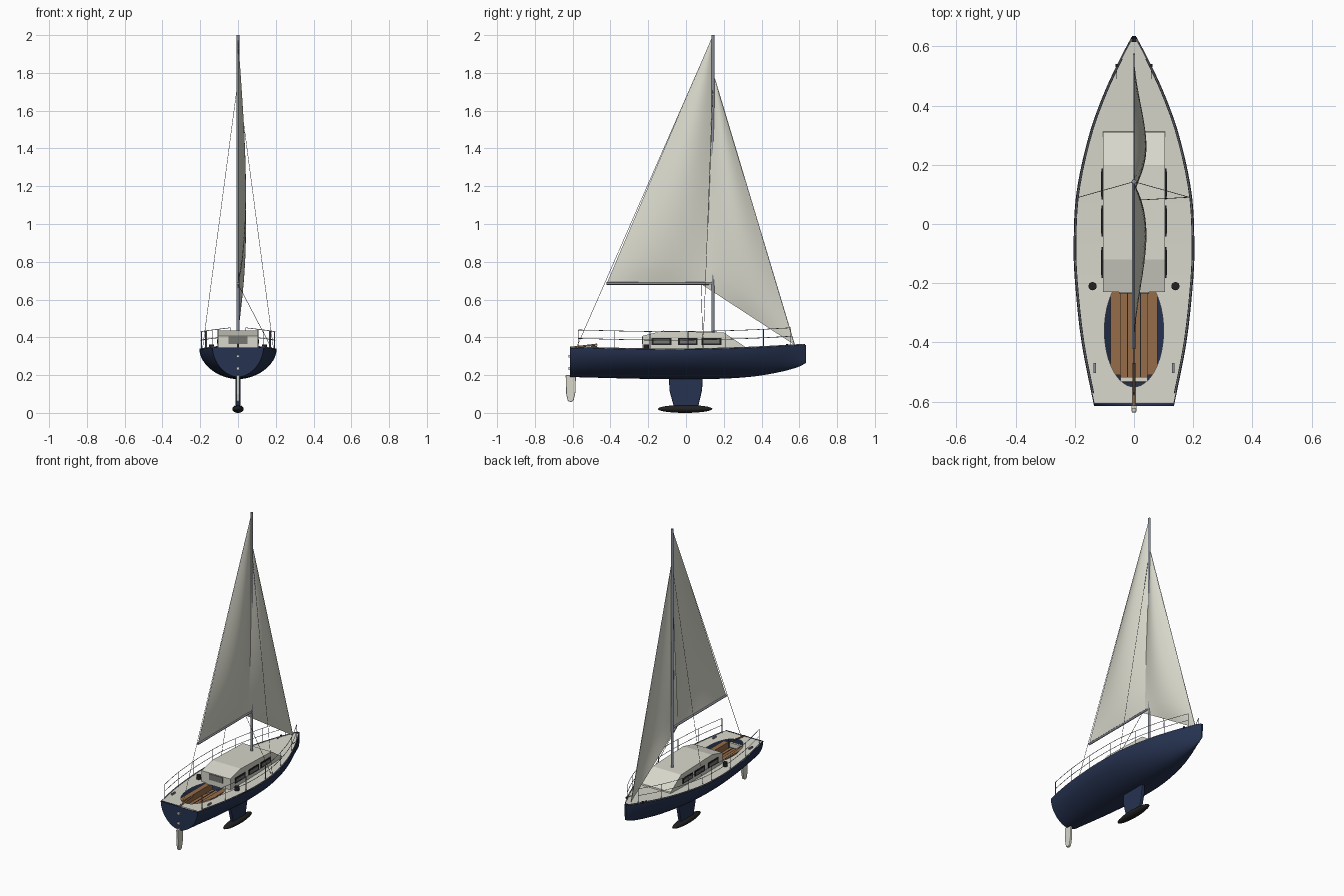
import bpy, bmesh, math
from mathutils import Vector

cube = bpy.data.objects.get("Cube")
if cube:
    bpy.data.objects.remove(cube)


def material(name, rgb):
    m = bpy.data.materials.new(name)
    m.use_nodes = True
    m.diffuse_color = (*rgb, 1)
    m.node_tree.nodes["Principled BSDF"].inputs["Base Color"].default_value = (*rgb, 1)
    return m


NAVY = material("navy", (0.019, 0.032, 0.08))
CREAM = material("cream", (0.68, 0.68, 0.6))
SAIL = material("sail cloth", (0.7, 0.7, 0.61))
WOOD = material("wood", (0.3, 0.15, 0.065))
METAL = material("grey metal", (0.25, 0.27, 0.32))
BLACK = material("black", (0.015, 0.015, 0.015))
GLASS = material("grey glass", (0.18, 0.18, 0.17))


def finish(name, bm, mat, smooth=None):
    bmesh.ops.recalc_face_normals(bm, faces=bm.faces)
    me = bpy.data.meshes.new(name)
    bm.to_mesh(me)
    bm.free()
    me.materials.append(mat)
    ob = bpy.data.objects.new(name, me)
    bpy.context.collection.objects.link(ob)
    if smooth:
        bpy.ops.object.select_all(action="DESELECT")
        bpy.context.view_layer.objects.active = ob
        ob.select_set(True)
        bpy.ops.object.shade_smooth_by_angle(angle=math.radians(smooth))
    return ob


def box(name, center, size, mat):
    bm = bmesh.new()
    bmesh.ops.create_cube(bm, size=1)
    for v in bm.verts:
        v.co = Vector(center) + Vector(a * b for a, b in zip(v.co, size))
    return finish(name, bm, mat)


def prism(name, profile, half, mat, bevel=0):
    """Extrude a (y, z) profile sideways, symmetric about the centreline."""
    bm = bmesh.new()
    face = bm.faces.new([bm.verts.new((-half, y, z)) for y, z in profile])
    new = bmesh.ops.extrude_face_region(bm, geom=[face])["geom"]
    for v in new:
        if isinstance(v, bmesh.types.BMVert):
            v.co.x = half
    ob = finish(name, bm, mat)
    if bevel:
        mod = ob.modifiers.new("soft edges", "BEVEL")
        mod.width, mod.segments = bevel, 2
    return ob


def tube(name, pts, r, mat, sides=6):
    """Straight round bars joining consecutive points."""
    bm = bmesh.new()
    for a, b in zip(pts, pts[1:]):
        a, b = Vector(a), Vector(b)
        rot = (b - a).to_track_quat("Z", "Y").to_matrix().to_4x4()
        rot.translation = (a + b) / 2
        bmesh.ops.create_cone(bm, cap_ends=True, segments=sides, radius1=r, radius2=r,
                              depth=(b - a).length, matrix=rot)
    return finish(name, bm, mat, 50)


def curve(table, y):
    """Smooth interpolation through (y, value) pairs."""
    n = len(table)
    i = max(k for k in range(n - 1) if k == 0 or table[k][0] <= y)
    (y0, a), (y1, b) = table[i], table[i + 1]

    def slope(k):
        p, q = table[max(k - 1, 0)], table[min(k + 1, n - 1)]
        return (q[1] - p[1]) / (q[0] - p[0]) * (y1 - y0)
    t = (y - y0) / (y1 - y0)
    return ((2*t**3 - 3*t*t + 1) * a + (t**3 - 2*t*t + t) * slope(i)
            + (3*t*t - 2*t**3) * b + (t**3 - t*t) * slope(i + 1))


BEAM = [(-0.615, 0.135), (-0.4, 0.177), (-0.2, 0.199), (-0.08, 0.204), (0.1, 0.195),
        (0.3, 0.152), (0.45, 0.098), (0.58, 0.036), (0.635, 0.006)]
SHEER = [(-0.615, 0.345), (-0.1, 0.335), (0.3, 0.343), (0.635, 0.36)]
KEEL = [(-0.615, 0.19), (-0.2, 0.18), (0.15, 0.18), (0.35, 0.192), (0.5, 0.217),
        (0.6, 0.245), (0.635, 0.265)]
STERN, BOW = -0.615, 0.635


def beam(y): return curve(BEAM, y)
def sheer(y): return curve(SHEER, y)
def span(a, b, n): return [a + (b - a) * i / n for i in range(n + 1)]


# Hull lofted from rounded sections, open at the deck
bm = bmesh.new()
rows = []
for y in span(STERN, BOW, 48):
    depth = sheer(y) - curve(KEEL, y)
    rows.append([])
    for t in span(-math.pi / 2, math.pi / 2, 24):
        x = math.copysign(abs(math.sin(t)) ** 1.08, t) * beam(y)
        z = sheer(y) - depth * max(math.cos(t), 0) ** 1.08
        rows[-1].append(bm.verts.new((x, y, z)))
for a, b in zip(rows, rows[1:]):
    for i in range(24):
        bm.faces.new((a[i], a[i + 1], b[i + 1], b[i]))
bm.faces.new(rows[0])
bm.faces.new(rows[-1])
finish("hull", bm, NAVY, 40)

# Deck with an oval cockpit opening
WELL_Y, WELL_L, WELL_W = -0.36, 0.19, 0.1


def well(y):
    return WELL_W * math.sqrt(max(0, 1 - ((y - WELL_Y) / WELL_L) ** 2))


bm = bmesh.new()
ys = span(STERN + 0.008, WELL_Y - WELL_L, 4)
ys += [WELL_Y - WELL_L * math.cos(t) for t in span(0, math.pi, 24)][1:]
ys += span(WELL_Y + WELL_L, BOW - 0.008, 30)[1:]
for s in (-1, 1):
    edge = [(bm.verts.new((s * well(y), y, sheer(y))),
             bm.verts.new((s * (beam(y) - 0.002), y, sheer(y)))) for y in ys]
    for a, b in zip(edge, edge[1:]):
        bm.faces.new((a[0], a[1], b[1], b[0]))
bmesh.ops.remove_doubles(bm, verts=bm.verts, dist=0.0001)
finish("deck", bm, CREAM)

# Cockpit sole, benches and tiller
box("cockpit_sole", (0, -0.37, 0.285), (0.09, 0.33, 0.01), WOOD)
for s, side in ((-1, "right"), (1, "left")):
    box(side + "_bench", (s * 0.063, -0.355, 0.305), (0.034, 0.31, 0.05), WOOD)
box("cockpit_end_seat", (0, -0.524, 0.31), (0.09, 0.015, 0.03), CREAM)
for s in (-1, 0, 1):
    box("plank_seam", (s * 0.022, -0.37, 0.291), (0.002, 0.32, 0.002), BLACK)
tube("tiller", [(0, -0.615, 0.345), (0, -0.47, 0.362)], 0.005, WOOD, 8)

# Cabin with sloped roof, windows and companionway
prism("cabin", [(-0.23, 0.33), (-0.23, 0.408), (-0.12, 0.435), (0.2, 0.425),
                (0.31, 0.352), (0.315, 0.33)], 0.105, CREAM)
for s in (-1, 1):
    for y in (-0.13, 0.01, 0.135):
        box("window_frame", (s * 0.106, y, 0.378), (0.006, 0.104, 0.036), BLACK)
        box("window_pane", (s * 0.108, y, 0.378), (0.006, 0.084, 0.02), GLASS)
box("companionway_hatch", (0, -0.231, 0.384), (0.1, 0.006, 0.04), GLASS)

# Fin keel, bulb and rudder
prism("fin_keel", [(-0.09, 0.2), (0.09, 0.2), (0.085, 0.12), (0.065, 0.035),
                   (-0.065, 0.035), (-0.088, 0.12)], 0.012, NAVY, 0.006)
bm = bmesh.new()
bmesh.ops.create_uvsphere(bm, u_segments=20, v_segments=12, radius=1)
for v in bm.verts:
    v.co = (v.co.x * 0.03, v.co.y * 0.145 - 0.005, v.co.z * 0.021 + 0.021)
finish("keel_bulb", bm, BLACK, 60)
prism("rudder", [(-0.637, 0.2), (-0.583, 0.2), (-0.585, 0.11), (-0.595, 0.065),
                 (-0.61, 0.057), (-0.626, 0.063), (-0.634, 0.1)], 0.008, CREAM, 0.004)
for z in (0.235, 0.3):
    box("rudder_fitting", (0, -0.618, z), (0.018, 0.01, 0.014), CREAM)

# Mast, boom and standing rigging
MAST_Y, BOOM_Z = 0.143, 0.685
tube("mast", [(0, MAST_Y, 0.42), (0, MAST_Y, 2.0)], 0.008, METAL, 12)
tube("boom", [(0, MAST_Y, BOOM_Z), (0, -0.42, BOOM_Z)], 0.007, METAL, 10)
HEAD, TACK, CLEW = (0, 0.152, 1.77), (0, 0.575, 0.36), (0, 0.08, 0.682)
tube("forestay", [HEAD, TACK], 0.0015, METAL)
tube("backstay", [(0, MAST_Y, 1.995), (0, -0.58, 0.345)], 0.0012, METAL)
for s in (-1, 1):
    tube("shroud", [(0, MAST_Y, 1.76), (s * 0.188, 0.09, 0.338)], 0.0012, METAL)
tube("jib_sheet", [CLEW, (0.18, 0.09, 0.338)], 0.0012, BLACK)


def sail(name, head, tack, clew, belly):
    """Triangular cloth bellied out to the left."""
    n = 20
    head, tack, clew = Vector(head), Vector(tack), Vector(clew)
    bm = bmesh.new()
    grid = []
    for u in span(0, 1, n):
        luff, leech = tack.lerp(head, u), clew.lerp(head, u)
        grid.append([])
        for v in span(0, 1, n):
            p = luff.lerp(leech, v)
            p.x += belly * math.sin(math.pi * u ** 0.7) * math.sin(math.pi * v)
            grid[-1].append(bm.verts.new(p))
    for a, b in zip(grid, grid[1:]):
        for i in range(n):
            bm.faces.new((a[i], a[i + 1], b[i + 1], b[i]))
    bmesh.ops.remove_doubles(bm, verts=bm.verts, dist=0.00001)
    finish(name, bm, SAIL, 60)


sail("mainsail", (0, MAST_Y - 0.005, 1.99), (0, MAST_Y - 0.005, BOOM_Z), (0, -0.42, BOOM_Z), 0.042)
sail("jib", HEAD, TACK, CLEW, 0.042)

# Toe rails, guard rails and deck fittings on both sides
for s, side in ((-1, "right"), (1, "left")):
    def rail(y, h, inset=0.008):
        return (s * (beam(y) - inset), y, sheer(y) + h)
    tube(side + "_toe_rail", [rail(y, 0.003, 0.004) for y in span(-0.57, 0.62, 30)], 0.003, METAL)
    for h in (0.05, 0.095):
        tube(side + "_guard_rail", [rail(y, h) for y in span(-0.57, 0.555, 24)], 0.0016, METAL)
    for y in (-0.57, -0.38, -0.19, 0.01, 0.21, 0.41, 0.555):
        tube(side + "_stanchion", [rail(y, 0), rail(y, 0.095)], 0.002, METAL)
    tube(side + "_winch", [(s * 0.14, -0.21, 0.335), (s * 0.14, -0.21, 0.362)], 0.014, BLACK, 14)
    box(side + "_stern_cleat", (s * 0.132, -0.487, 0.348), (0.008, 0.034, 0.01), METAL)
    box(side + "_bow_cleat", (s * 0.058, 0.535, 0.358), (0.01, 0.01, 0.012), BLACK)
    tube(side + "_mooring_line", [(s * 0.058, 0.535, 0.358), (s * 0.058, 0.49, 0.354)], 0.0015, BLACK)
box("bow_fitting", (0, 0.622, 0.358), (0.018, 0.014, 0.012), BLACK)
